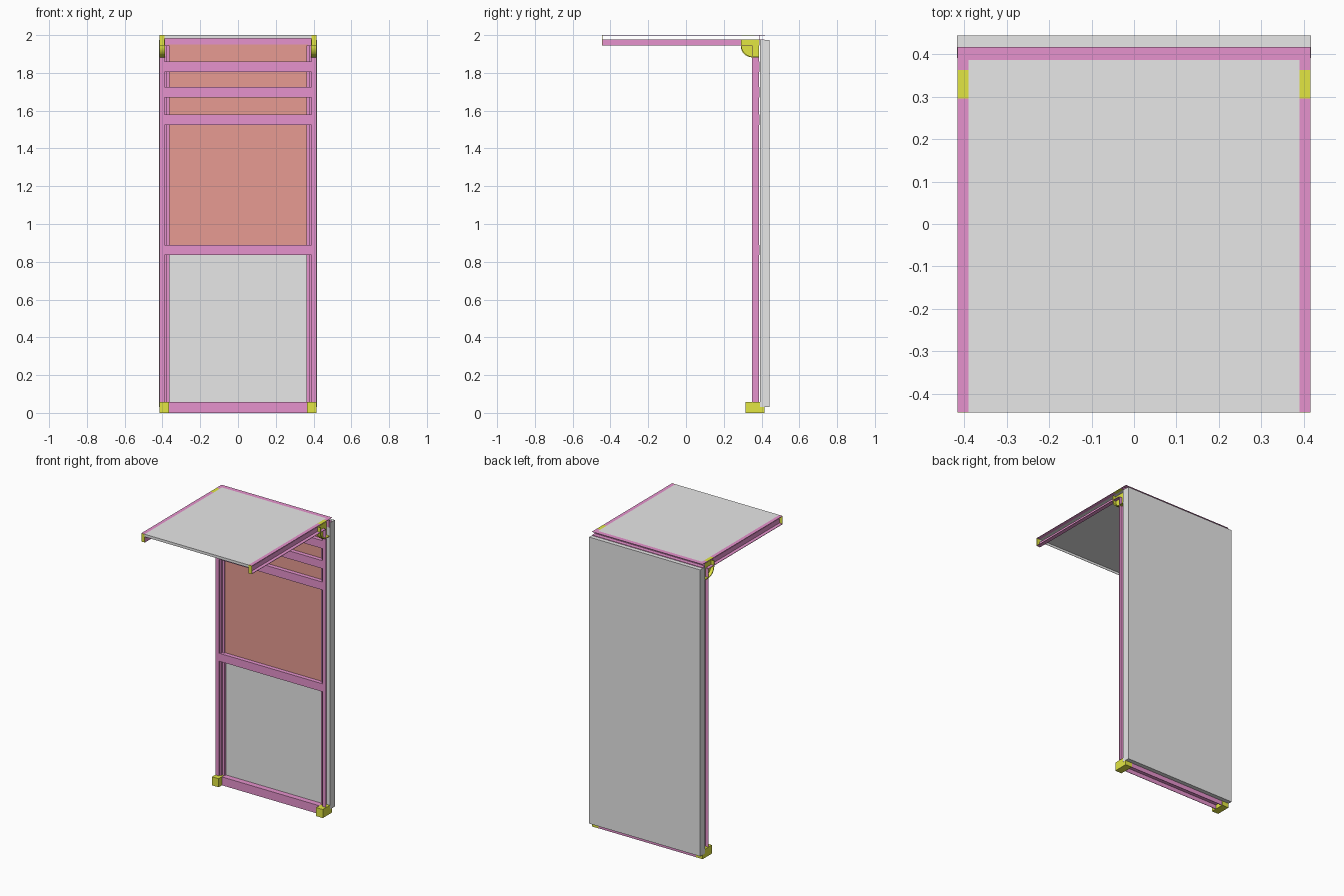
import bpy
import bmesh
import math
from mathutils import Vector

cube = bpy.data.objects.get("Cube")
if cube:
    bpy.data.objects.remove(cube)


def material(name, rgb):
    m = bpy.data.materials.new(name)
    m.use_nodes = True
    m.diffuse_color = (*rgb, 1)
    m.node_tree.nodes["Principled BSDF"].inputs["Base Color"].default_value = (*rgb, 1)
    return m


PINK = material("pink frame", (0.79, 0.29, 0.61))
GREY = material("light grey panel", (0.8, 0.8, 0.8))
SALMON = material("salmon panel", (0.8, 0.33, 0.29))
YELLOW = material("yellow fitting", (0.76, 0.79, 0.055))


def finish(name, bm, mat):
    bmesh.ops.recalc_face_normals(bm, faces=bm.faces)
    mesh = bpy.data.meshes.new(name)
    bm.to_mesh(mesh)
    bm.free()
    mesh.materials.append(mat)
    ob = bpy.data.objects.new(name, mesh)
    bpy.context.collection.objects.link(ob)
    return ob


def box(name, x, y, z, mat):
    """Box from (min, max) pairs."""
    bm = bmesh.new()
    bmesh.ops.create_cube(bm, size=1)
    for v in bm.verts:
        v.co = [a + (b - a) * (c + 0.5) for (a, b), c in zip((x, y, z), v.co)]
    return finish(name, bm, mat)


def extrude_x(name, points, start, end, mat):
    """Sweep a (y, z) profile along x."""
    bm = bmesh.new()
    face = bm.faces.new([bm.verts.new((start, y, z)) for y, z in points])
    new = bmesh.ops.extrude_face_region(bm, geom=[face])["geom"]
    bmesh.ops.translate(bm, vec=Vector((end - start, 0, 0)),
                        verts=[g for g in new if isinstance(g, bmesh.types.BMVert)])
    return finish(name, bm, mat)


RAIL = (1.944, 1.978)   # height range of the roof frame
SKIN = (1.9985, 2.0)    # height range of the thin roof covering

# Quarter-round corner bracket: flat web profile and the rim that follows it
arc = [(0.352 - 0.062 * math.sin(a), 1.942 - 0.06 * math.cos(a))
       for a in (math.pi / 2 * i / 8 for i in range(9))]
edge = [(0.387, 1.882)] + arc + [(0.29, RAIL[1])]
web = [(0.387, RAIL[1])] + edge
inner = [(0.387 + (y - 0.387) * 0.95, RAIL[1] + (z - RAIL[1]) * 0.95) for y, z in edge]
rim = edge + inner[::-1]

# Open-sided posts and roof rails with corner fittings, one set per side
for side, s in (("left", 1), ("right", -1)):
    def pair(a, b):
        return sorted((s * a, s * b))

    box(side + "_post_web", pair(0.388, 0.392), (0.35, 0.387), (0.03, RAIL[1]), PINK)
    box(side + "_post_flange", pair(0.39, 0.415), (0.35, 0.353), (0.03, RAIL[0]), PINK)
    box(side + "_post_lip", pair(0.377, 0.39), (0.36, 0.387), (0.05, RAIL[0]), PINK)
    box(side + "_post_inner_lip", pair(0.362, 0.377), (0.372, 0.387), (0.05, RAIL[0]), PINK)
    box(side + "_rail_web", pair(0.388, 0.392), (-0.442, 0.385), RAIL, PINK)
    box(side + "_rail_bottom_flange", pair(0.39, 0.415), (-0.442, 0.35),
        (RAIL[0], RAIL[0] + 0.003), PINK)
    box(side + "_rail_top_flange", pair(0.39, 0.415), (-0.442, 0.295), SKIN, PINK)
    box(side + "_corner_top", pair(0.39, 0.415), (0.295, 0.362), SKIN, YELLOW)
    box(side + "_rear_flange", pair(0.39, 0.415), (0.362, 0.388), SKIN, PINK)
    box(side + "_rail_cap", pair(0.389, 0.415), (-0.444, -0.442), (RAIL[0], SKIN[1]), YELLOW)
    extrude_x(side + "_bracket_web", web, s * 0.387, s * 0.394, YELLOW)
    extrude_x(side + "_bracket_rim", rim, s * 0.393, s * 0.4155, YELLOW)
    box(side + "_foot", pair(0.366, 0.4155), (0.315, 0.415), (0, 0.058), YELLOW)

# Cross bars between the posts
for i, z in enumerate((0.862, 1.552, 1.697, 1.833)):
    box(f"cross_bar_{i + 1}", (-0.39, 0.388), (0.352, 0.388), (z - 0.027, z + 0.027), PINK)

# Bottom beam, open underneath
box("bottom_beam", (-0.37, 0.37), (0.35, 0.388), (0.028, 0.057), PINK)
box("bottom_beam_front_flange", (-0.37, 0.37), (0.35, 0.353), (0, 0.03), PINK)
box("bottom_beam_rear_flange", (-0.37, 0.37), (0.411, 0.414), (0, 0.03), PINK)

# Top beam, open at the back
box("top_beam_web", (-0.414, 0.414), (0.386, 0.389), (RAIL[0], SKIN[0]), PINK)
box("top_beam_middle", (-0.414, 0.414), (0.387, 0.416), (1.974, RAIL[1]), PINK)
box("top_beam_flange", (-0.415, 0.415), (0.386, 0.417), SKIN, PINK)

# Panels
box("back_panel", (-0.417, 0.417), (0.391, 0.443), (0.03, 1.973), GREY)
box("salmon_panel", (-0.37, 0.37), (0.38, 0.385), (0.87, 1.95), SALMON)
box("roof_sheet", (-0.39, 0.39), (-0.442, 0.386), SKIN, GREY)
box("roof_front_strip", (-0.389, 0.389), (-0.444, -0.442), (1.982, SKIN[1]), GREY)
